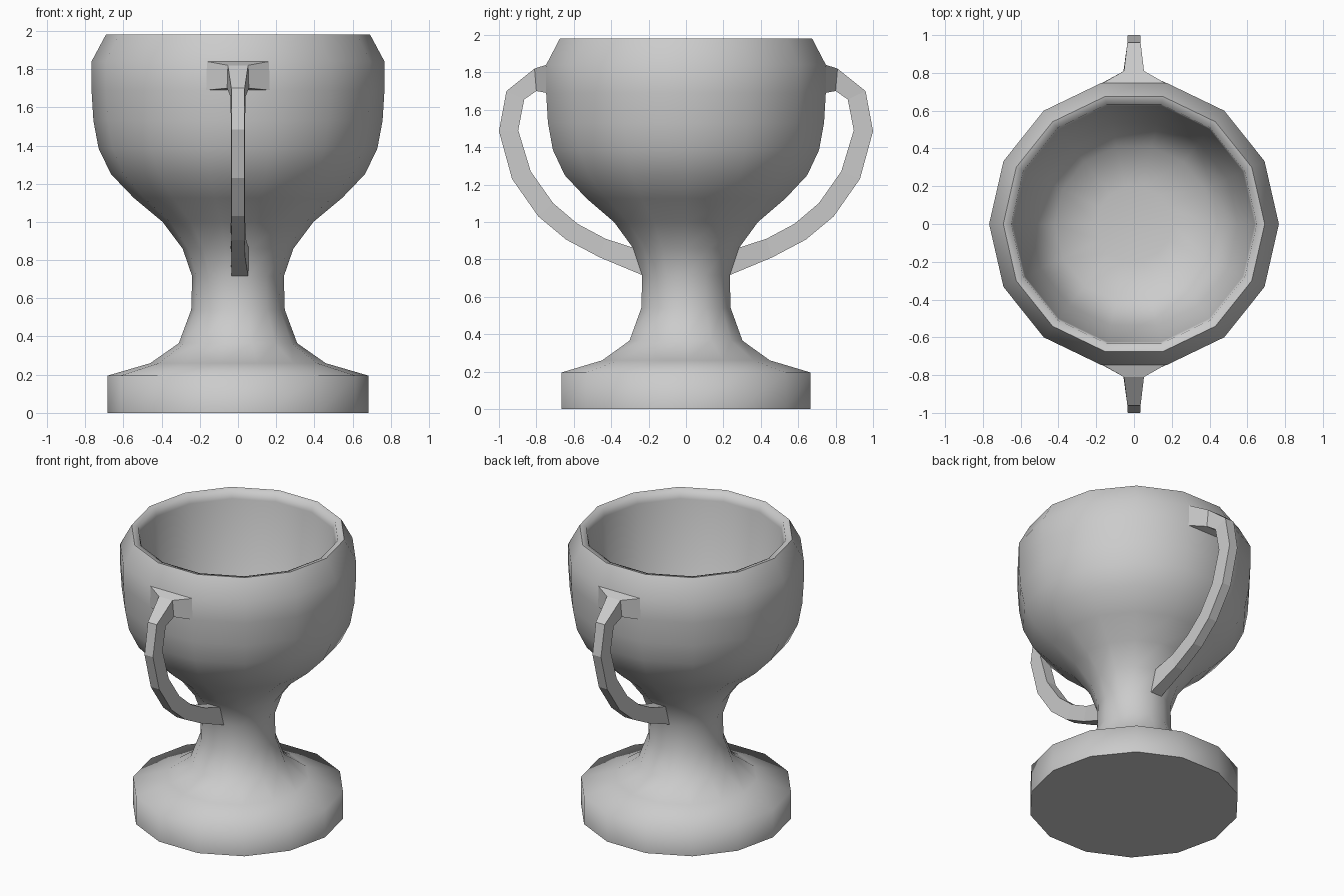
import bpy, bmesh, math

if "Cube" in bpy.data.objects:
    bpy.data.objects.remove(bpy.data.objects["Cube"])

SIDES = 14


def finish(name, bm):
    bmesh.ops.recalc_face_normals(bm, faces=bm.faces)
    mesh = bpy.data.meshes.new(name)
    bm.to_mesh(mesh)
    bm.free()
    obj = bpy.data.objects.new(name, mesh)
    bpy.context.collection.objects.link(obj)
    return obj


def bridge(bm, rings):
    for a, b in zip(rings, rings[1:]):
        n = len(a)
        for i in range(n):
            j = (i + 1) % n
            bm.faces.new((a[i], a[j], b[j], b[i]))
    bm.faces.new(rings[0])
    bm.faces.new(rings[-1])


# Goblet body: outer profile up to the rim, then down inside the bowl (radius, z)
profile = [
    (0.683, 0.0), (0.683, 0.195), (0.46, 0.26), (0.31, 0.365), (0.245, 0.54),
    (0.24, 0.715), (0.29, 0.86), (0.395, 1.0), (0.545, 1.125), (0.665, 1.25),
    (0.73, 1.385), (0.757, 1.53), (0.767, 1.69), (0.767, 1.84), (0.692, 1.98),
    (0.65, 1.97), (0.64, 1.92), (0.55, 1.25), (0.42, 1.07), (0.2, 1.03),
]
bm = bmesh.new()
rings = []
for r, z in profile:
    rings.append([bm.verts.new((r * math.cos(2 * math.pi * i / SIDES),
                                r * math.sin(2 * math.pi * i / SIDES), z))
                  for i in range(SIDES)])
bridge(bm, rings)
cup = finish("goblet_body", bm)
bpy.context.view_layer.objects.active = cup
cup.select_set(True)
bpy.ops.object.shade_smooth_by_angle(angle=math.radians(74))
cup.select_set(False)

# Handles: sections of (outer y, outer z, inner y, inner z, half width, x offset)
sections = [
    (0.747, 1.84, 0.747, 1.69, 0.168, 0),
    (0.81, 1.82, 0.80, 1.70, 0.057, 0),
    (0.96, 1.70, 0.865, 1.655, 0.039, 0),
    (1.00, 1.485, 0.897, 1.49, 0.037, 0),
    (0.93, 1.23, 0.83, 1.27, 0.037, 0),
    (0.79, 1.03, 0.71, 1.10, 0.037, 0),
    (0.64, 0.905, 0.58, 0.99, 0.038, 0),
    (0.46, 0.81, 0.43, 0.91, 0.04, 0.002),
    (0.22, 0.71, 0.26, 0.855, 0.048, 0.01),
]
for name, side in (("front_handle", -1), ("back_handle", 1)):
    bm = bmesh.new()
    rings = []
    for yo, zo, yi, zi, w, dx in sections:
        rings.append([bm.verts.new(p) for p in (
            (dx - w + 0.004, side * yo, zo), (dx + w - 0.004, side * yo, zo),
            (dx + w, side * yi, zi), (dx - w, side * yi, zi))])
    bridge(bm, rings)
    finish(name, bm)
